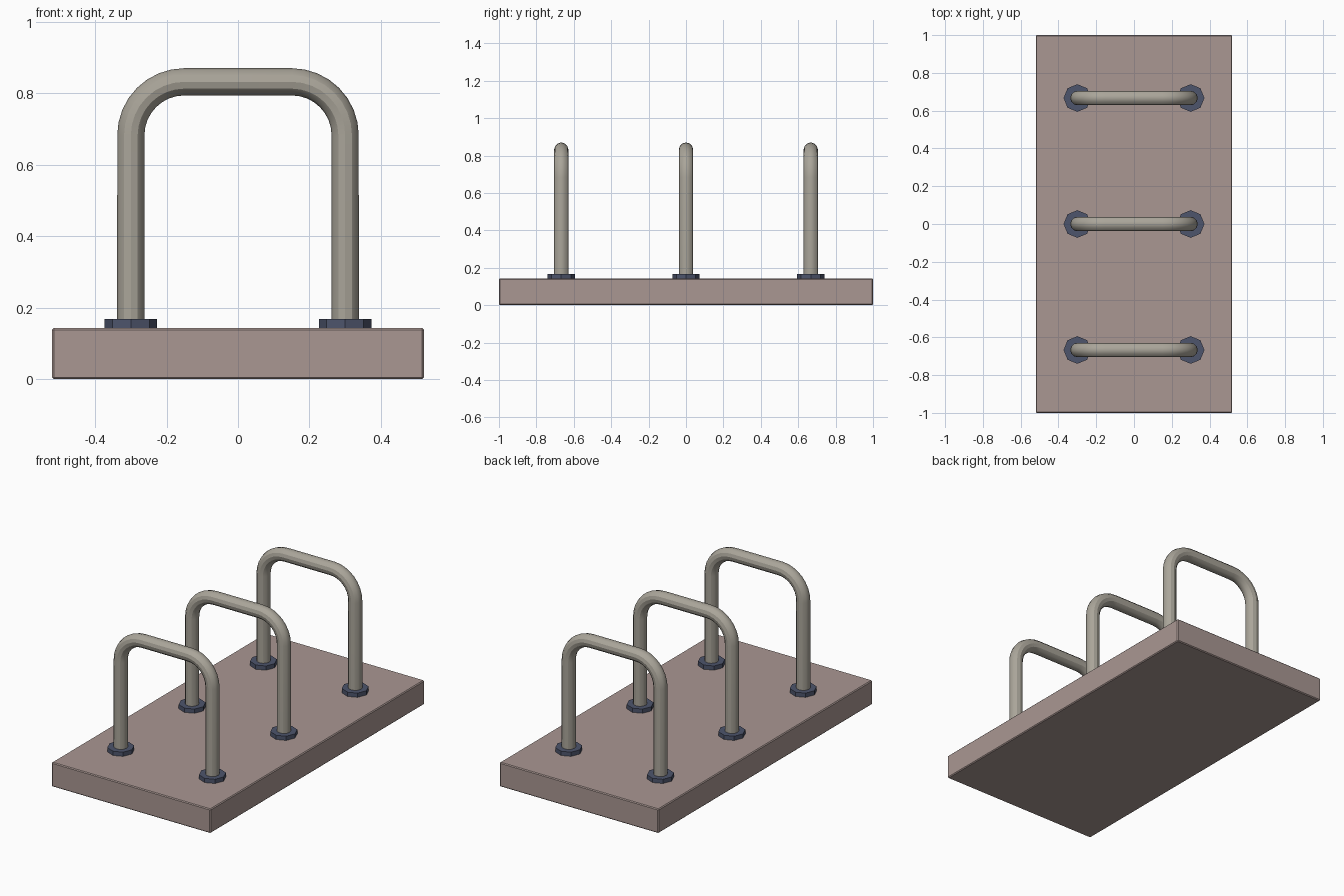
import bpy
from math import pi, sin, cos

if "Cube" in bpy.data.objects:
    bpy.data.objects.remove(bpy.data.objects["Cube"])

LEG_X, TOP_Z, BEND, TUBE_R = 0.30, 0.832, 0.15, 0.038
BASE_TOP = 0.143


def material(name, rgb):
    m = bpy.data.materials.new(name)
    m.diffuse_color = (*rgb, 1)
    m.use_nodes = True
    m.node_tree.nodes["Principled BSDF"].inputs["Base Color"].default_value = m.diffuse_color
    return m


base_mat = material("dusty_concrete", (0.40, 0.31, 0.29))
tube_mat = material("warm_metal", (0.40, 0.375, 0.32))
flange_mat = material("dark_blue_metal", (0.075, 0.09, 0.15))

# Base slab with slightly softened edges
bpy.ops.mesh.primitive_cube_add(size=1, location=(0, 0, BASE_TOP / 2))
base = bpy.context.object
base.name = "base_slab"
base.scale = (1.04, 2.0, BASE_TOP)
bpy.ops.object.transform_apply(location=False, rotation=False, scale=True)
bevel = base.modifiers.new("edge_bevel", 'BEVEL')
bevel.width = 0.005
bevel.segments = 1
base.data.materials.append(base_mat)


def hoop_path(steps=8):
    arc = [i * pi / 2 / steps for i in range(steps + 1)]
    right = [(LEG_X - BEND + BEND * cos(a), TOP_Z - BEND + BEND * sin(a)) for a in arc]
    right.insert(0, (LEG_X, BASE_TOP))
    return right + [(-x, z) for x, z in reversed(right)]


def add_hoop(name, y):
    curve = bpy.data.curves.new(name, 'CURVE')
    curve.dimensions = '3D'
    curve.bevel_depth = TUBE_R
    curve.bevel_resolution = 4
    curve.use_fill_caps = True
    path = hoop_path()
    spline = curve.splines.new('POLY')
    spline.points.add(len(path) - 1)
    for point, (x, z) in zip(spline.points, path):
        point.co = (x, 0, z, 1)
    hoop = bpy.data.objects.new(name, curve)
    bpy.context.collection.objects.link(hoop)
    hoop.location.y = y
    bpy.ops.object.select_all(action='DESELECT')
    hoop.select_set(True)
    bpy.context.view_layer.objects.active = hoop
    bpy.ops.object.convert(target='MESH')
    bpy.ops.object.shade_smooth_by_angle()
    bpy.context.object.data.materials.append(tube_mat)


def add_flange(name, x, y):
    bpy.ops.mesh.primitive_cylinder_add(vertices=8, radius=0.073, depth=0.025,
                                        location=(x, y, BASE_TOP + 0.0125))
    flange = bpy.context.object
    flange.name = name
    flange.data.materials.append(flange_mat)


# Three hoops, each standing on two octagonal floor flanges
for label, y in (("front", -0.667), ("middle", 0.0), ("back", 0.667)):
    add_hoop(label + "_hoop", y)
    for side, sx in (("left", -1), ("right", 1)):
        add_flange(f"{label}_{side}_flange", sx * LEG_X, y)
